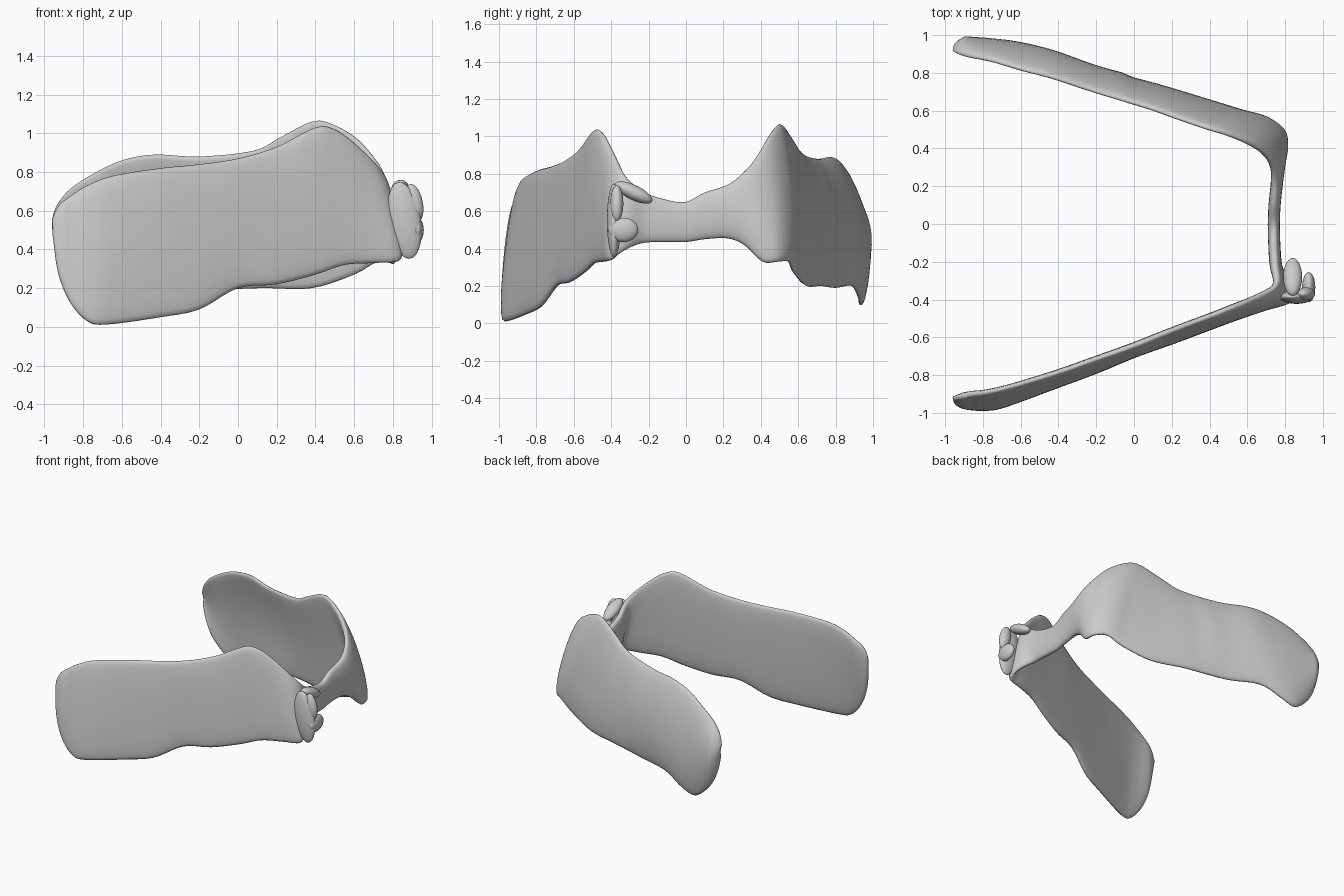
import bpy, bmesh, math
from mathutils import Vector

if "Cube" in bpy.data.objects:
    bpy.data.objects.remove(bpy.data.objects["Cube"])

# Stations of one continuous sheet: top edge x, y, z then bottom edge x, y, z
front_wing = [
    (-.96, -.922, .56, -.955, -.94, .46),
    (-.925, -.915, .63, -.93, -.955, .28),
    (-.86, -.90, .68, -.87, -.97, .13),
    (-.78, -.89, .73, -.78, -.975, .03),
    (-.65, -.86, .78, -.68, -.955, .012),
    (-.40, -.785, .82, -.40, -.85, .05),
    (-.20, -.715, .84, -.20, -.775, .09),
    (0, -.645, .87, 0, -.69, .20),
    (.20, -.565, .93, .20, -.62, .22),
    (.40, -.49, 1.03, .40, -.545, .27),
    (.50, -.45, 1.02, .55, -.49, .32),
    (.60, -.41, .95, .70, -.44, .33),
    (.70, -.36, .85, .83, -.40, .34),
]
bridge = [
    (.75, -.31, .77, .82, -.33, .39),
    (.745, -.22, .70, .76, -.23, .43),
    (.74, -.10, .66, .745, -.10, .435),
    (.74, 0, .65, .74, 0, .435),
    (.74, .10, .70, .74, .10, .45),
    (.745, .22, .74, .75, .22, .455),
    (.735, .30, .80, .77, .31, .42),
]
back_wing = [
    (.69, .37, .88, .80, .41, .33),
    (.60, .43, .98, .79, .49, .33),
    (.48, .48, 1.05, .71, .55, .33),
    (.38, .51, 1.06, .60, .58, .27),
    (.22, .565, .98, .38, .645, .20),
    (.08, .615, .91, .12, .72, .20),
    (-.20, .70, .88, -.20, .80, .19),
    (-.43, .775, .89, -.45, .89, .20),
    (-.60, .82, .86, -.62, .93, .13),
    (-.75, .865, .79, -.74, .935, .10),
    (-.87, .89, .71, -.86, .935, .20),
    (-.935, .91, .63, -.925, .93, .33),
    (-.96, .922, .56, -.955, .925, .46),
]


def smooth_stations(rows, steps):
    """Catmull-Rom interpolation through the stations."""
    out = []
    n = len(rows)
    for i in range(n - 1):
        p = [rows[max(0, min(n - 1, i + k))] for k in (-1, 0, 1, 2)]
        for s in range(steps):
            t = s / steps
            out.append([.5 * (2 * b + (c - a) * t + (2 * a - 5 * b + 4 * c - d) * t * t
                              + (3 * b - a - 3 * c + d) * t ** 3)
                        for a, b, c, d in zip(*p)])
    return out + [list(rows[-1])]


def spow(v, e):
    return math.copysign(abs(v) ** e, v)


def loft_sheet(name, rows, half, sides=32):
    """Rounded plate section swept between a top and a bottom edge."""
    st = [(Vector(r[:3]), Vector(r[3:])) for r in smooth_stations(rows, 5)]
    mids = [(a + b) / 2 for a, b in st]
    bm = bmesh.new()
    rings = []
    for i, (top, bot) in enumerate(st):
        tangent = mids[min(i + 2, len(st) - 1)] - mids[max(i - 2, 0)]
        normal = tangent.cross(top - bot).normalized()   # outward side
        taper = min(1, .35 + .09 * min(i, len(st) - 1 - i))
        bow = .045 if mids[i].y > .7 else .03 * max(0, mids[i].y) / .7
        bow *= taper
        ring = []
        for k in range(sides):
            a = 2 * math.pi * k / sides
            h, w = spow(math.cos(a), .9), spow(math.sin(a), .7)
            p = mids[i] + (top - bot) * h / 2
            side = 1 if normal.dot(Vector((mids[i].x + .5, mids[i].y, 0))) > 0 else -1
            p += normal * (half * taper * w + side * bow * (1 - h * h))
            ring.append(bm.verts.new(p))
        rings.append(ring)
    for r0, r1 in zip(rings, rings[1:]):
        for k in range(sides):
            j = (k + 1) % sides
            bm.faces.new((r0[k], r0[j], r1[j], r1[k]))
    bm.faces.new(rings[0])
    bm.faces.new(rings[-1])
    bmesh.ops.recalc_face_normals(bm, faces=bm.faces)
    me = bpy.data.meshes.new(name)
    bm.to_mesh(me)
    bm.free()
    ob = bpy.data.objects.new(name, me)
    bpy.context.collection.objects.link(ob)
    me.polygons.foreach_set("use_smooth", [True] * len(me.polygons))
    return ob


def lump(name, loc, scale, rot=(0, 0, 0)):
    bpy.ops.mesh.primitive_uv_sphere_add(segments=24, ring_count=14, radius=1,
                                         location=loc, rotation=rot)
    ob = bpy.context.object
    ob.name = name
    ob.scale = scale
    bpy.ops.object.shade_smooth()


# Two flaring wings joined by a narrow bridge
loft_sheet("winged_plate", front_wing + bridge + back_wing, .032)

# Irregular growth on the front corner
lump("corner_flap", (.86, -.385, .55), (.085, .038, .20), (0, -.15, 0))
lump("corner_knob", (.925, -.335, .50), (.035, .08, .065))
lump("corner_hook", (.84, -.28, .70), (.05, .11, .04), (-.45, 0, 0))
lump("corner_ridge", (.91, -.37, .64), (.045, .035, .10), (0, -.2, 0))
